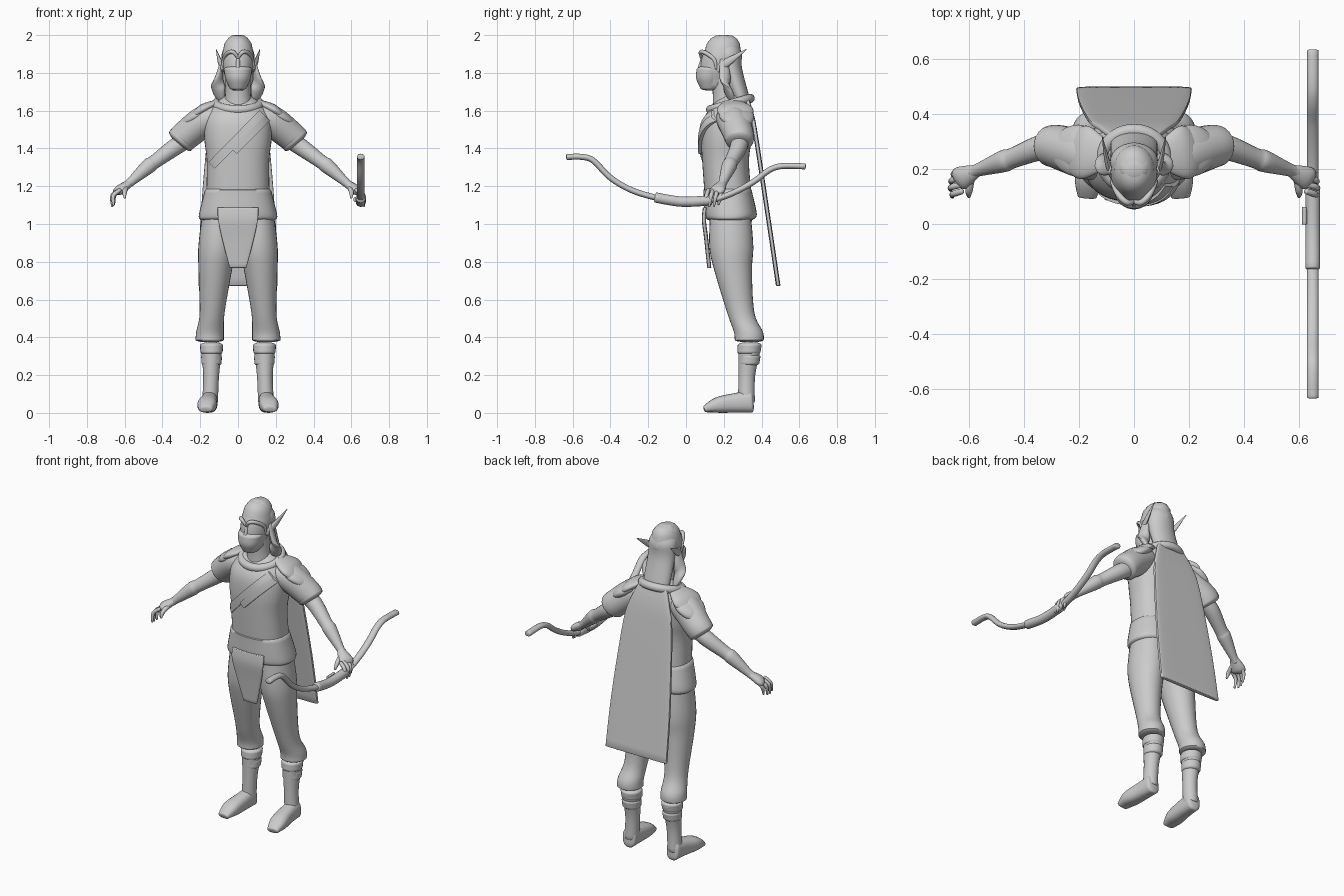
import bpy, math
from mathutils import Vector
from mathutils.bvhtree import BVHTree

if "Cube" in bpy.data.objects:
    bpy.data.objects.remove(bpy.data.objects["Cube"])

shade = (.6, .6, .6, 1)
grey = bpy.data.materials.new("plain_grey")
grey.use_nodes = True
grey.diffuse_color = shade
grey.node_tree.nodes["Principled BSDF"].inputs["Base Color"].default_value = shade


def make(name, verts, faces):
    mesh = bpy.data.meshes.new(name)
    mesh.from_pydata([tuple(v) for v in verts], [], faces)
    mesh.materials.append(grey)
    mesh.polygons.foreach_set("use_smooth", [True] * len(mesh.polygons))
    mesh.set_sharp_from_angle(angle=math.radians(50))
    part = bpy.data.objects.new(name, mesh)
    bpy.context.collection.objects.link(part)
    return part


def spline(rows, steps):
    """Pass a smooth curve through rows of numbers."""
    out, last = [], len(rows) - 1
    for i in range(last):
        before, here, there, after = (rows[max(0, min(last, i + k))] for k in (-1, 0, 1, 2))
        for step in range(steps):
            t = step / steps
            out.append([b + t * (c - a + t * (2 * a - 5 * b + 4 * c - d + t * (3 * (b - c) + d - a))) / 2
                        for a, b, c, d in zip(before, here, there, after)])
    return out + [list(rows[-1])]


def rounded_end(end, neighbour, cap):
    """Shrinking rings that round off one end of a path."""
    centre, width, depth = end
    outward = (centre - neighbour[0]).normalized()
    small = min(width, depth)
    rings = []
    for step in (1, 2, 3):
        angle = step * math.pi / 8
        inset = small * (1 - math.cos(angle))
        rings.append((centre + outward * cap * small * math.sin(angle), width - inset, depth - inset))
    return rings


def loft(name, rows, depth=(1, 1), thick=None, tube=False, sides=24, steps=5, power=1, cap=.3):
    """Skin rows (x, y, z, half width); depth is the ratio at the start and the end."""
    rows = spline(rows, steps)
    rings = []
    for i, (x, y, z, width) in enumerate(rows):
        t = i / (len(rows) - 1)
        ratio = depth[0] * (1 - t) + depth[1] * t
        rings.append((Vector((x, y, z)), width, thick or width * ratio))
    if cap:
        start = rounded_end(rings[0], rings[1], cap)
        finish = rounded_end(rings[-1], rings[-2], cap)
        rings = start[::-1] + rings + finish
    verts, last = [], len(rings) - 1
    for i, (centre, width, depth_here) in enumerate(rings):
        across, up = Vector((1, 0, 0)), Vector((0, 1, 0))
        if tube:
            along = (rings[min(i + 1, last)][0] - rings[max(i - 1, 0)][0]).normalized()
            across = along.cross(Vector((0, 0, 1))).normalized()
            up = across.cross(along)
        for k in range(sides):
            angle = math.tau * k / sides
            c, s = (math.copysign(abs(q) ** power, q) for q in (math.cos(angle), math.sin(angle)))
            verts.append(centre + across * c * width + up * s * depth_here)
    faces = [(i * sides + k, i * sides + (k + 1) % sides, (i + 1) * sides + (k + 1) % sides, (i + 1) * sides + k)
             for i in range(last) for k in range(sides)]
    faces += [tuple(reversed(range(sides))), tuple(range(last * sides, len(verts)))]
    return make(name, verts, faces)


def pair(name, rows, **options):
    for side, sign in (("left", 1), ("right", -1)):
        loft(f"{side}_{name}", [(sign * x, y, z, width) for x, y, z, width in rows], **options)


# Torso and tunic skirt
torso = loft("torso", [(0, .23, 1.08, .17), (0, .21, 1.32, .165), (0, .215, 1.45, .178), (0, .225, 1.55, .175),
                       (0, .24, 1.62, .14), (0, .24, 1.67, .08)], depth=(.74, .78), sides=40, power=.85)
loft("tunic_skirt", [(0, .235, 1.03, .207), (0, .235, 1.06, .205), (0, .22, 1.18, .175)],
     depth=(.63, .73), sides=40, power=.85, cap=.15)
loft("pelvis", [(0, .24, .92, .12), (0, .235, 1.04, .19)], depth=(.7, .62))

# Chest straps laid over the torso
surface = BVHTree.FromPolygons([v.co for v in torso.data.vertices], [p.vertices[:] for p in torso.data.polygons])


def strap(name, start, end, half, lift):
    start, end = Vector(start), Vector(end)
    run = (end - start).normalized()
    across = Vector((-run.y, run.x)) * half
    profile = ((-1, -.01), (-1, lift), (0, lift), (1, lift), (1, -.01))
    verts, count, wide = [], 20, len(profile)
    for i in range(count + 1):
        for offset, out in profile:
            p = start.lerp(end, i / count) + across * offset
            hit = surface.ray_cast(Vector((p.x, -1, p.y)), Vector((0, 1, 0)))[0]
            verts.append((p.x, (hit.y if hit else .2) - out, p.y))
    faces = [(i * wide + k, i * wide + k + 1, (i + 1) * wide + k + 1, (i + 1) * wide + k)
             for i in range(count) for k in range(wide - 1)]
    faces += [tuple(range(wide)), tuple(reversed(range(count * wide, len(verts))))]
    make(name, verts, faces)


strap("long_chest_strap", (-.14, 1.31), (.13, 1.585), half=.024, lift=.012)
strap("short_chest_strap", (-.02, 1.385), (.155, 1.56), half=.02, lift=.018)

# Cowl folded around the neck, dipping at the front
turns = [math.tau * i / 40 for i in range(41)]
loft("cowl", [(.115 * math.cos(a), .235 + .105 * math.sin(a), 1.635 + .03 * math.sin(a), .024) for a in turns],
     tube=True, sides=14, steps=1, cap=0)

# Neck, head, lower face mask, nose and brow
loft("neck", [(0, .22, 1.6, .08), (0, .21, 1.68, .068), (0, .2, 1.78, .066)])
loft("head", [(0, .165, 1.76, .06), (0, .175, 1.81, .077), (0, .19, 1.88, .085), (0, .195, 1.925, .078)],
     depth=(1.35, 1.2), sides=32, cap=1)
loft("face_mask", [(0, .12, 1.72, .045), (0, .12, 1.77, .066), (0, .13, 1.82, .074)], sides=32)
loft("nose", [(0, .08, 1.81, .013), (0, .09, 1.88, .01)], depth=(2, 1), sides=12)
pair("brow", [(0, .082, 1.88, .008), (.025, .078, 1.91, .011), (.055, .105, 1.905, .011),
              (.076, .15, 1.87, .01), (.08, .16, 1.82, .005)], tube=True, sides=10)

# Hair down the back and locks beside the face
loft("back_hair", [(0, .31, 1.63, .07), (0, .29, 1.67, .085), (0, .24, 1.82, .085), (0, .225, 1.9, .086),
                   (0, .215, 1.94, .07)], depth=(.4, .95), sides=28, cap=1)
pair("hair_lock", [(.08, .2, 1.87, .02), (.105, .21, 1.75, .036), (.1, .23, 1.69, .034), (.085, .25, 1.64, .015)],
     depth=(.5, .5), tube=True, sides=14)

# Pointed ears
pair("ear", [(.076, .165, 1.815, .008), (.088, .195, 1.84, .011), (.1, .24, 1.87, .009), (.116, .32, 1.925, .001)],
     depth=(2, 2), tube=True, sides=12)

# Puffed sleeves, layered shoulder pads and arms
pair("sleeve", [(.1, .24, 1.56, .08), (.17, .25, 1.55, .088), (.275, .28, 1.47, .08), (.305, .283, 1.44, .074)],
     depth=(.88, 1.05), tube=True)
pair("upper_shoulder_pad", [(.1, .25, 1.645, .05), (.18, .26, 1.605, .098), (.235, .27, 1.555, .07)],
     depth=(.32, .32), tube=True)
pair("lower_shoulder_pad", [(.16, .26, 1.6, .08), (.21, .268, 1.573, .094), (.26, .278, 1.54, .075), (.3, .288, 1.51, .03)],
     depth=(.3, .5), tube=True)
pair("arm", [(.25, .28, 1.46, .045), (.33, .28, 1.41, .046), (.44, .24, 1.33, .037), (.475, .228, 1.305, .04),
             (.565, .197, 1.225, .024), (.59, .188, 1.205, .023)], tube=True)

# Hands with curled fingers and a thumb
pair("palm", [(.57, .195, 1.22, .022), (.625, .168, 1.18, .043), (.642, .158, 1.165, .035)],
     depth=(.8, .4), tube=True, sides=16)
for i, reach in enumerate((0, .008, .01, .004)):
    y = .193 - .025 * i
    pair(f"finger_{i + 1}", [(.628, y, 1.178, .011), (.655 + reach, y - .01, 1.15, .011),
                             (.656 + reach, y - .02, 1.105 - reach, .006)], tube=True, sides=10, cap=1)
pair("thumb", [(.59, .168, 1.195, .012), (.6, .12, 1.17, .013), (.6, .1, 1.14, .006)], tube=True, sides=10, cap=1)

# Trousers, boots with wrapped bands, and feet
pair("trouser_leg", [(.15, .335, .385, .075), (.148, .33, .43, .073), (.137, .29, .53, .066), (.121, .25, .75, .088),
                     (.11, .24, .88, .1), (.1, .235, 1.05, .09)], depth=(1.02, 1.2), sides=28, cap=.15)
pair("boot_shaft", [(.148, .32, .06, .042), (.142, .322, .2, .042), (.14, .338, .35, .058)], depth=(1.06, 1.06))
for name, z, size in (("lower", .28, .055), ("upper", .34, .061)):
    pair(f"{name}_boot_band", [(.14, .333, z - .018, size - .002), (.14, .337, z + .018, size)], depth=(1.04, 1.04))
pair("foot", [(.15, .345, .06, .042), (.155, .25, .052, .046), (.165, .16, .04, .05), (.17, .1, .02, .035)],
     depth=(1.4, .5), tube=True, power=.8)

# Cape and front loincloth
loft("cape", [(0, .488, .675, .21), (0, .44, 1, .2), (0, .375, 1.43, .165), (0, .35, 1.57, .13), (0, .32, 1.67, .09)],
     thick=.012, sides=32, power=.35)
loft("loincloth", [(0, .123, .77, .045), (0, .107, .92, .084), (0, .095, 1.02, .105), (0, .1, 1.085, .108)],
     thick=.011, sides=32, power=.4)

# Recurved bow held beside the left hand
bow = [(-.63, 1.355), (-.55, 1.355), (-.49, 1.335), (-.4, 1.245), (-.29, 1.18), (-.16, 1.14), (-.02, 1.118),
       (.13, 1.125), (.25, 1.165), (.36, 1.225), (.44, 1.285), (.51, 1.307), (.63, 1.305)]
loft("bow_limbs", [(.65, y, z, .021) for y, z in bow], depth=(.75, .75), tube=True, sides=16)
loft("bow_grip", [(.65, y, z, .027) for y, z in bow[5:8]], tube=True, sides=16)
loft("arrow_rest", [(.62, 0, 1.13, .009), (.62, .06, 1.13, .009)], depth=(1.5, 1.5), tube=True, sides=10)
